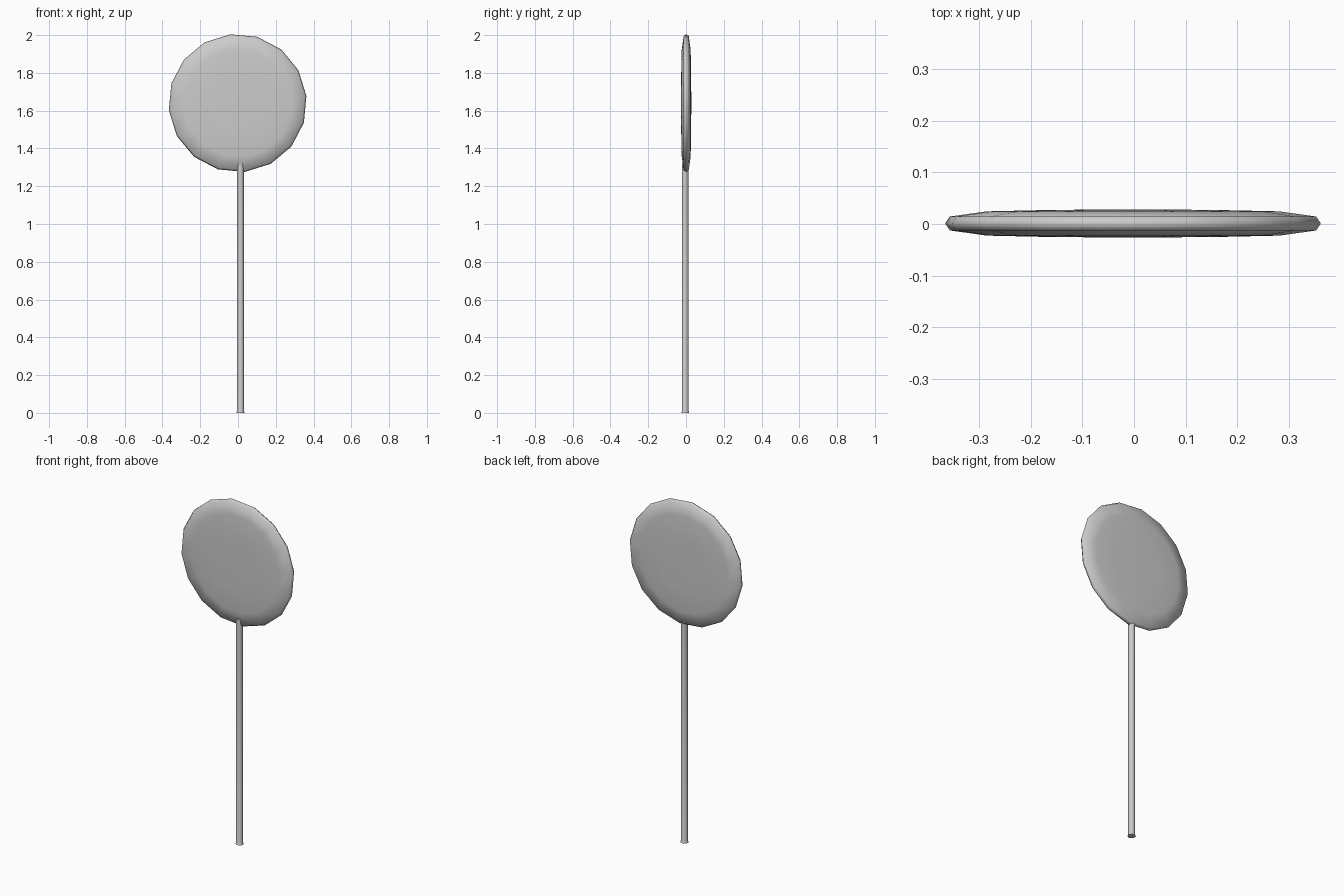
import bpy, bmesh, math

if "Cube" in bpy.data.objects:
    bpy.data.objects.remove(bpy.data.objects["Cube"])


def lathe(name, profile, sides, phase, place, angle):
    """Spin (radius, height) points into a closed solid; place maps local to world."""
    bm = bmesh.new()
    rings = []
    for r, h in profile:
        if r == 0:
            rings.append([bm.verts.new(place(0, 0, h))] * sides)
        else:
            rings.append([bm.verts.new(place(r * math.cos(phase + math.tau * i / sides),
                                             r * math.sin(phase + math.tau * i / sides), h))
                          for i in range(sides)])
    for a, b in zip(rings, rings[1:]):
        for i in range(sides):
            j = (i + 1) % sides
            bm.faces.new(list(dict.fromkeys((a[i], a[j], b[j], b[i]))))
    bmesh.ops.recalc_face_normals(bm, faces=bm.faces)
    mesh = bpy.data.meshes.new(name)
    bm.to_mesh(mesh)
    bm.free()
    ob = bpy.data.objects.new(name, mesh)
    bpy.context.collection.objects.link(ob)
    bpy.ops.object.select_all(action='DESELECT')
    ob.select_set(True)
    bpy.context.view_layer.objects.active = ob
    bpy.ops.object.shade_smooth_by_angle(angle=math.radians(angle))
    return ob


# Round sixteen-sided disc with softly domed faces, facing front and back
half = [(0, 0.027), (0.15, 0.0265), (0.285, 0.0235), (0.357, 0.0135)]
disc_profile = [(r, -h) for r, h in half] + [(0.366, 0)] + half[::-1]
lathe("disc", disc_profile, 16, math.radians(10.5 - 4.5),
      lambda u, v, h: (u - 0.002, h + 0.001, 1.64 + v), 80)

# Thin stick, slightly flared at the foot, its top sunk into the disc
stick_profile = [(0, 0), (0.022, 0), (0.018, 0.012), (0.018, 1.32), (0, 1.32)]
lathe("stick", stick_profile, 10, 0,
      lambda u, v, h: (u + 0.013, v - 0.004, h), 40)
